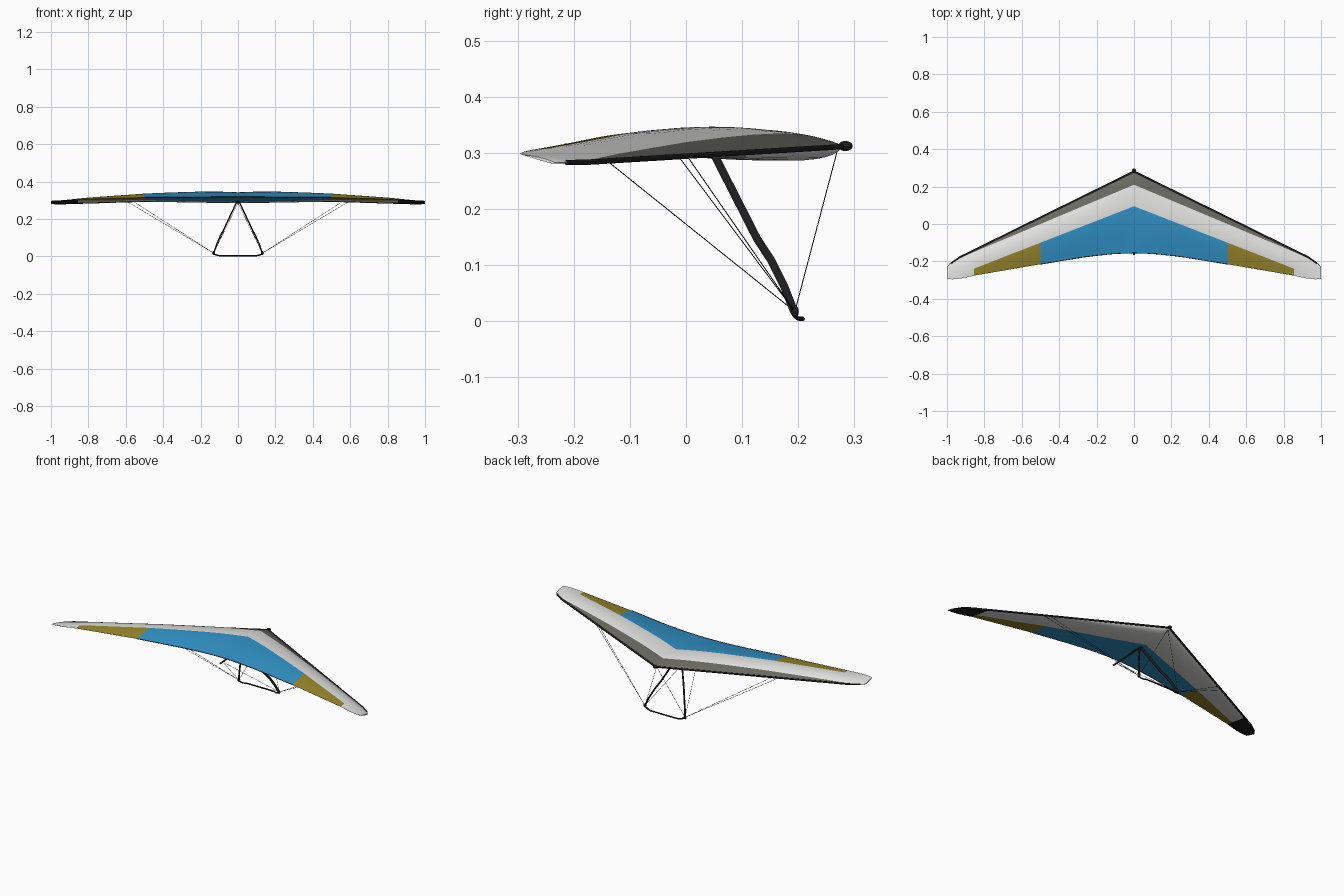
import bpy, bmesh, math
from mathutils import Vector

if "Cube" in bpy.data.objects:
    bpy.data.objects.remove(bpy.data.objects["Cube"])


def material(name, r, g, b):
    m = bpy.data.materials.new(name)
    m.diffuse_color = (r, g, b, 1)
    m.use_nodes = True
    m.node_tree.nodes["Principled BSDF"].inputs["Base Color"].default_value = m.diffuse_color
    return m


WHITE = material("sail white", .75, .75, .74)
GREY = material("leading edge grey", .14, .14, .115)
BLUE = material("sail blue", .03, .29, .57)
GOLD = material("sail gold", .31, .235, .025)
BLACK = material("frame black", .012, .012, .013)


def finish(name, bm, mats, angle=40):
    bmesh.ops.recalc_face_normals(bm, faces=bm.faces)
    me = bpy.data.meshes.new(name)
    bm.to_mesh(me)
    bm.free()
    for m in mats:
        me.materials.append(m)
    ob = bpy.data.objects.new(name, me)
    bpy.context.collection.objects.link(ob)
    bpy.ops.object.select_all(action='DESELECT')
    ob.select_set(True)
    bpy.context.view_layer.objects.active = ob
    bpy.ops.object.shade_smooth_by_angle(angle=math.radians(angle))
    return ob


def tube(name, pts, ra, rb=None, ref=(1, 0, 0), n=10):
    """Sweep an ellipse along pts; ra is the half width along ref."""
    rb = rb or ra
    pts = [Vector(p) for p in pts]
    bm = bmesh.new()
    rings = []
    for i, p in enumerate(pts):
        t = (pts[min(i + 1, len(pts) - 1)] - pts[max(i - 1, 0)]).normalized()
        a = Vector(ref)
        a = (a - t * a.dot(t)).normalized()
        b = t.cross(a)
        rings.append([bm.verts.new(p + a * ra * math.cos(k * math.tau / n)
                                   + b * rb * math.sin(k * math.tau / n)) for k in range(n)])
    for r, s in zip(rings, rings[1:]):
        for k in range(n):
            bm.faces.new((r[k], r[(k + 1) % n], s[(k + 1) % n], s[k]))
    bm.faces.new(rings[0])
    bm.faces.new(rings[-1])
    return finish(name, bm, [BLACK])


def ball(name, loc, scale):
    bm = bmesh.new()
    bmesh.ops.create_uvsphere(bm, u_segments=14, v_segments=8, radius=1)
    bmesh.ops.scale(bm, vec=scale, verts=bm.verts)
    bmesh.ops.translate(bm, vec=loc, verts=bm.verts)
    return finish(name, bm, [BLACK], 60)


def interp(x, table):
    for (x0, v0), (x1, v1) in zip(table, table[1:]):
        if x <= x1:
            return v0 + (v1 - v0) * (x - x0) / (x1 - x0)
    return table[-1][1]


# Wing outline and thickness along the half span
LE = [(0, .278), (.93, -.178), (.97, -.2), (.99, -.216), (1, -.232)]
TE = [(0, -.155), (.1, -.158), (.25, -.174), (.5, -.215), (.855, -.276), (.92, -.291), (.97, -.296), (1, -.293)]
TE_Z = [(0, .318), (.5, .315), (.855, .305), (1, .297)]
UP = [(0, .028), (.1, .034), (.2, .036), (.35, .0345), (.5, .031), (.8, .018), (1, .003)]
DOWN = [(0, .027), (.2, .021), (.5, .007), (1, .002)]


def le_z(x):
    return .312 - .0306 * x


def section(x):
    """Upper and lower profile points whose rows follow the colour seams."""
    a = abs(x)
    le, te = interp(a, LE), interp(a, TE)
    seam1 = min(.21 - .42 * a, le - .004)
    seam2 = min(max(.095 - .39 * a, te + .02), seam1 - .004)
    ys = [le + (seam1 - le) * (k / 6) ** 2 for k in range(6)]
    ys += [seam1 + (seam2 - seam1) * k / 5 for k in range(5)]
    ys += [seam2 + (te - seam2) * k / 8 for k in range(9)]
    up, low = [], []
    for y in ys:
        u = min(max((le - y) / (le - te), 0), 1)
        z = le_z(a) + (interp(a, TE_Z) - le_z(a)) * u
        up.append((x, y, z + interp(a, UP) * max(0, math.sin(math.pi * u ** .75))))
        low.append((x, y, z - .0005 - interp(a, DOWN) * max(0, math.sin(math.pi * u ** .47)) ** 1.25))
    return up, low


# Sail: closed double surface, coloured by seam rows and span
half = [0, .03, .07, .12, .17, .22, .28, .35, .42, .5, .58, .66, .74, .8, .835, .855,
        .89, .93, .95, .97, .985, .995, 1]
spans = [-x for x in half[:0:-1]] + half
bm = bmesh.new()
grid = []
for x in spans:
    up, low = section(x)
    grid.append(([bm.verts.new(p) for p in up], [bm.verts.new(p) for p in low]))
rows = len(grid[0][0])
for i in range(len(spans) - 1):
    mid = abs(spans[i] + spans[i + 1]) / 2
    for side in (0, 1):
        p, q = grid[i][side], grid[i + 1][side]
        for k in range(rows - 1):
            f = bm.faces.new((p[k], p[k + 1], q[k + 1], q[k]))
            if side and mid > .86:
                f.material_index = 4
            elif k >= 11 and mid < .855:
                f.material_index = 2 if mid < .5 else 3
            elif k < 6 and not side:
                f.material_index = 1
    for k in (0, rows - 1):
        f = bm.faces.new((grid[i][0][k], grid[i + 1][0][k], grid[i + 1][1][k], grid[i][1][k]))
        f.material_index = 1 if k == 0 else 0
for up, low in (grid[0], grid[-1]):
    for k in range(rows - 1):
        bm.faces.new((up[k], up[k + 1], low[k + 1], low[k]))
finish("sail", bm, [WHITE, GREY, BLUE, GOLD, BLACK], 50)

# Trailing edge cord
tube("trailing_edge_cord", [(x, interp(abs(x), TE), interp(abs(x), TE_Z))
                            for x in spans if abs(x) <= .5], .0018, ref=(0, 1, 0), n=6)

# Keel and nose fitting
tube("keel", [(0, .285, .311), (0, -.165, .285)], .0045)
ball("nose_cap", (0, .284, .312), (.011, .013, .009))

# Control frame, leading edge tubes and rigging, per side
for s, side in ((-1, "left"), (1, "right")):
    tube(side + "_leading_edge_tube",
         [(0, .281, .311), (s * .93, -.177, .283), (s * .98, -.212, .2825)], .005, ref=(0, 1, 0))
    tube(side + "_upright",
         [(s * .004, .05, .297), (s * .075, .127, .146), (s * .095, .152, .108),
          (s * .115, .175, .062), (s * .13, .193, .016)], .0035, .0075)
    corner = (s * .13, .194, .017)
    ball(side + "_corner_fitting", corner, (.008, .007, .011))
    ends = {"nose": (0, .27, .305), "tail": (0, -.14, .285),
            "front_side": (s * .6, -.016, .297), "rear_side": (s * .565, 0, .297)}
    for part, end in ends.items():
        tube(side + "_" + part + "_wire", [corner, end], .0009, ref=(0, 0, 1), n=5)

# Curved base bar and frame apex
bar = [(.13, .194, .013), (.118, .195, .008), (.105, .2, .0045), (.088, .207, .004), (.07, .208, .004)]
tube("base_bar", [(-x, y, z) for x, y, z in bar] + bar[::-1], .004, ref=(0, 1, 0))
ball("apex_fitting", (0, .05, .295), (.007, .007, .008))
